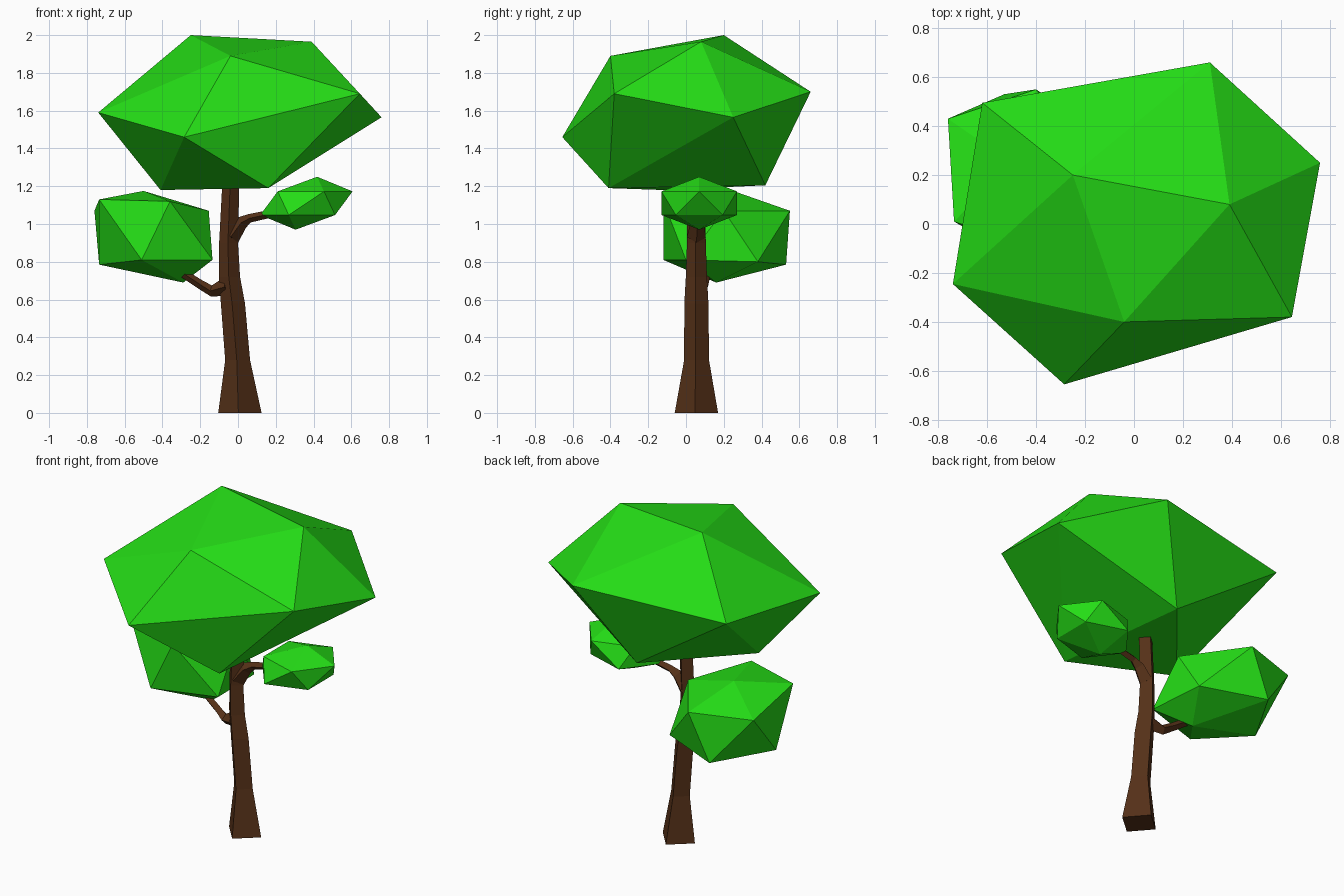
import bpy, bmesh, math
from mathutils import Vector, Matrix

if "Cube" in bpy.data.objects:
    bpy.data.objects.remove(bpy.data.objects["Cube"])


def material(name, rgb):
    m = bpy.data.materials.new(name)
    m.diffuse_color = (*rgb, 1)
    m.use_nodes = True
    m.node_tree.nodes["Principled BSDF"].inputs["Base Color"].default_value = m.diffuse_color
    return m


LEAF = material("leaf_green", (0.018, 0.72, 0.008))
BARK = material("bark_brown", (0.09, 0.03, 0.009))


def finish(name, bm, mat):
    bmesh.ops.recalc_face_normals(bm, faces=bm.faces)
    me = bpy.data.meshes.new(name)
    bm.to_mesh(me)
    bm.free()
    me.materials.append(mat)
    ob = bpy.data.objects.new(name, me)
    bpy.context.collection.objects.link(ob)
    return ob


def foliage(name, corners):
    """Irregular twelve-cornered faceted clump."""
    bm = bmesh.new()
    for c in corners:
        bm.verts.new(c)
    bmesh.ops.convex_hull(bm, input=bm.verts)
    return finish(name, bm, LEAF)


def limb(name, path, flat=False, turn=0.0):
    """Four-sided tapered limb through (x, y, z, radius) stations."""
    bm = bmesh.new()
    pts = [Vector(p[:3]) for p in path]
    rings = []
    for i, p in enumerate(pts):
        d = pts[min(i + 1, len(pts) - 1)] - pts[max(i - 1, 0)]
        if flat:
            a, b = Vector((1, 0, 0)), Vector((0, 1, 0))
        else:
            a = d.cross(Vector((0, 1, 0))).normalized()
            b = d.cross(a).normalized()
        ring = []
        for k in range(4):
            t = turn + k * math.pi / 2
            ring.append(bm.verts.new(p + path[i][3] * (a * math.cos(t) + b * math.sin(t))))
        rings.append(ring)
    for r, s in zip(rings, rings[1:]):
        for k in range(4):
            j = (k + 1) % 4
            bm.faces.new((r[k], r[j], s[j], s[k]))
    bm.faces.new(rings[0])
    bm.faces.new(rings[-1])
    return finish(name, bm, BARK)


# Trunk: flared foot, gentle lean to the left
limb("trunk", [(0.01, 0.055, 0, 0.115), (-0.002, 0.056, 0.28, 0.066),
               (-0.027, 0.055, 0.58, 0.064), (-0.045, 0.055, 0.72, 0.056),
               (-0.05, 0.055, 0.9, 0.05), (-0.038, 0.055, 1.22, 0.045)],
     flat=True, turn=math.radians(-4))

# Branches
limb("left_branch", [(-0.06, 0.06, 0.67, 0.05), (-0.14, 0.08, 0.645, 0.03),
                     (-0.20, 0.095, 0.68, 0.024), (-0.30, 0.11, 0.745, 0.022)])
limb("right_branch", [(-0.04, 0.055, 0.93, 0.05), (0.015, 0.06, 1.005, 0.037),
                      (0.06, 0.065, 1.03, 0.023), (0.20, 0.07, 1.06, 0.02)])

# Main canopy: upper, middle and lower corners
foliage("main_canopy", [
    (-0.25, 0.20, 2.0), (0.39, 0.08, 1.965), (-0.04, -0.40, 1.89),
    (-0.74, -0.245, 1.59), (-0.285, -0.655, 1.46), (0.645, -0.38, 1.69),
    (0.76, 0.25, 1.565), (0.31, 0.66, 1.70), (-0.62, 0.495, 1.65),
    (0.16, -0.41, 1.19), (-0.41, -0.12, 1.18), (0.04, 0.42, 1.205)])

# Left clump
foliage("left_foliage", [
    (-0.50, 0.25, 1.175), (-0.735, 0.01, 1.13), (-0.36, -0.12, 1.12),
    (-0.76, 0.43, 1.07), (-0.155, 0.20, 1.07), (-0.40, 0.55, 1.07),
    (-0.51, -0.12, 0.81), (-0.135, 0.0, 0.81), (-0.155, 0.38, 0.80),
    (-0.735, 0.175, 0.785), (-0.53, 0.53, 0.785), (-0.29, 0.16, 0.69)])

# Right clump: flattened, slightly sheared icosahedron
bm = bmesh.new()
bmesh.ops.create_icosphere(bm, subdivisions=1, radius=1)
shape = Matrix(((0.245, 0, 0.057, 0.362), (0, 0.235, 0, 0.07),
                (0, 0, 0.14, 1.11), (0, 0, 0, 1)))
bmesh.ops.transform(bm, matrix=shape, verts=bm.verts)
finish("right_foliage", bm, LEAF)
